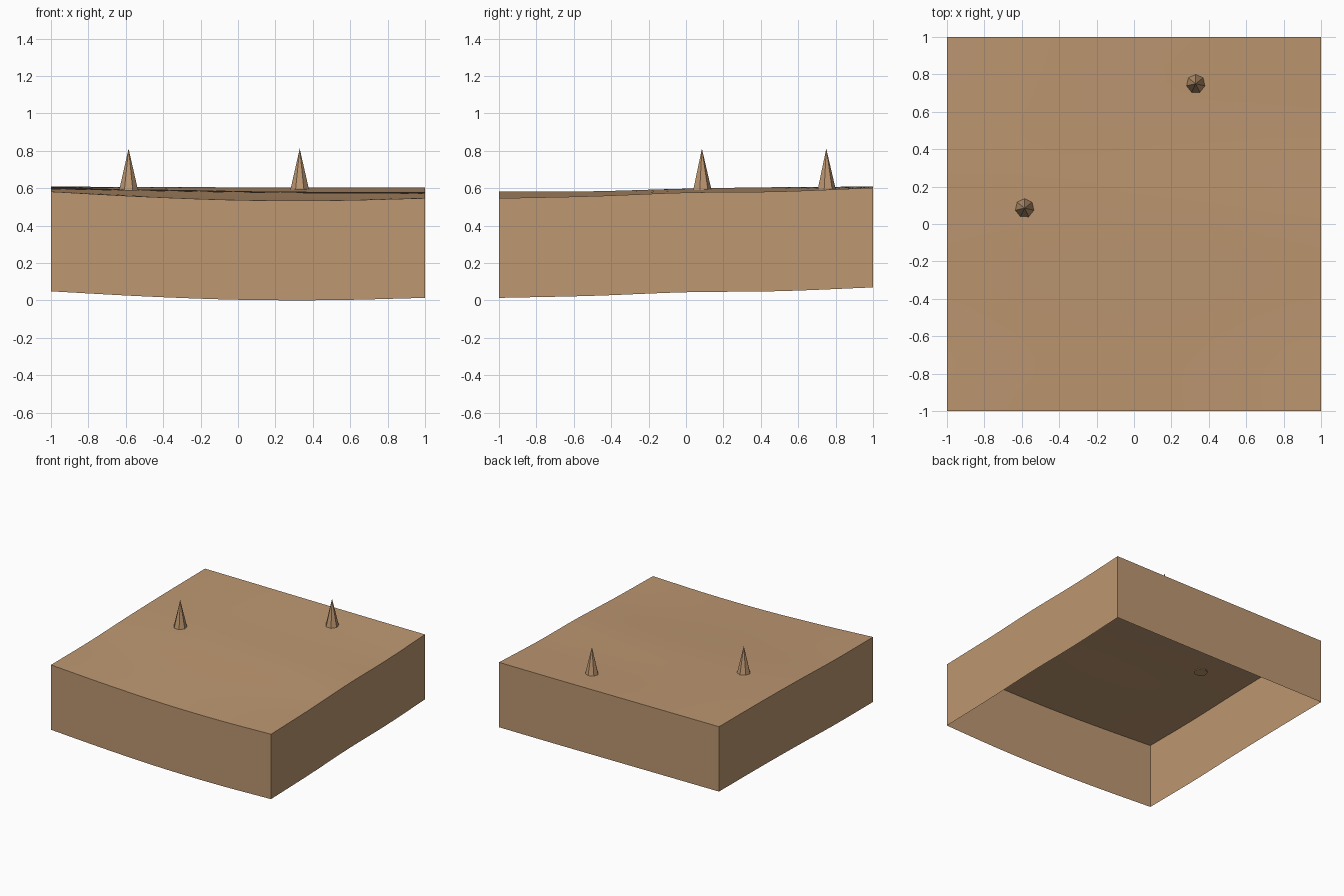
import bpy
import bmesh
import math

cube = bpy.data.objects.get("Cube")
if cube:
    bpy.data.objects.remove(cube, do_unlink=True)

# Single sandy colour
SAND = (0.51, 0.31, 0.165, 1.0)
sand = bpy.data.materials.new("sand_brown")
sand.use_nodes = True
sand.diffuse_color = SAND
bsdf = next(n for n in sand.node_tree.nodes if n.type == "BSDF_PRINCIPLED")
bsdf.inputs["Base Color"].default_value = SAND
bsdf.inputs["Roughness"].default_value = 0.9

# Control heights: rows run front to back, columns run from -x to +x
HEIGHTS = [
    [0.582, 0.555, 0.537, 0.535, 0.547],
    [0.584, 0.568, 0.556, 0.552, 0.558],
    [0.598, 0.589, 0.581, 0.577, 0.577],
    [0.606, 0.598, 0.590, 0.585, 0.583],
    [0.609, 0.607, 0.605, 0.603, 0.603],
]
SKIRT_DEPTH = 0.533
CELLS = 24


def spline(values, t):
    """Smooth curve through evenly spaced values, for t from -1 to 1."""
    last = len(values) - 1
    s = (t + 1) / 2 * last
    i = max(0, min(int(s), last - 1))
    f = s - i
    b, c = values[i], values[i + 1]
    a = values[i - 1] if i > 0 else 2 * b - c
    d = values[i + 2] if i + 2 <= last else 2 * c - b
    return b + f / 2 * (c - a + f * (2 * a - 5 * b + 4 * c - d + f * (3 * (b - c) + d - a)))


def ground_height(x, y):
    return spline([spline(row, x) for row in HEIGHTS], y)


def finish(bm, name):
    mesh = bpy.data.meshes.new(name)
    bm.to_mesh(mesh)
    bm.free()
    mesh.materials.append(sand)
    obj = bpy.data.objects.new(name, mesh)
    bpy.context.collection.objects.link(obj)
    return obj


# Rolling ground surface with an open-bottomed skirt
bm = bmesh.new()
bmesh.ops.create_grid(bm, x_segments=CELLS, y_segments=CELLS, size=1)
for v in bm.verts:
    v.co.z = ground_height(v.co.x, v.co.y)
rim = [e for e in bm.edges if e.is_boundary]
skirt = bmesh.ops.extrude_edge_only(bm, edges=rim)["geom"]
for v in skirt:
    if isinstance(v, bmesh.types.BMVert):
        v.co.z -= SKIRT_DEPTH
bmesh.ops.recalc_face_normals(bm, faces=bm.faces)
top = max(bm.faces, key=lambda f: f.calc_center_median().z)
if top.normal.z < 0:
    bmesh.ops.reverse_faces(bm, faces=bm.faces)
ground = finish(bm, "ground_block")
bpy.ops.object.select_all(action="DESELECT")
ground.select_set(True)
bpy.context.view_layer.objects.active = ground
bpy.ops.object.shade_smooth_by_angle(angle=math.radians(30))


# Seven-sided spikes standing on the ground
def spike(name, x, y, radius=0.053, base=0.584, tip=0.812, sides=7):
    bm = bmesh.new()
    ring = []
    for i in range(sides):
        a = math.pi / 2 + math.tau * i / sides
        ring.append(bm.verts.new((radius * math.cos(a), radius * math.sin(a), 0)))
    apex = bm.verts.new((0, 0, tip - base))
    for i in range(sides):
        bm.faces.new((ring[i], ring[(i + 1) % sides], apex))
    bm.faces.new(ring[::-1])
    finish(bm, name).location = (x, y, base)


spike("left_spike", 0.33, 0.75)
spike("right_spike", -0.585, 0.085)
